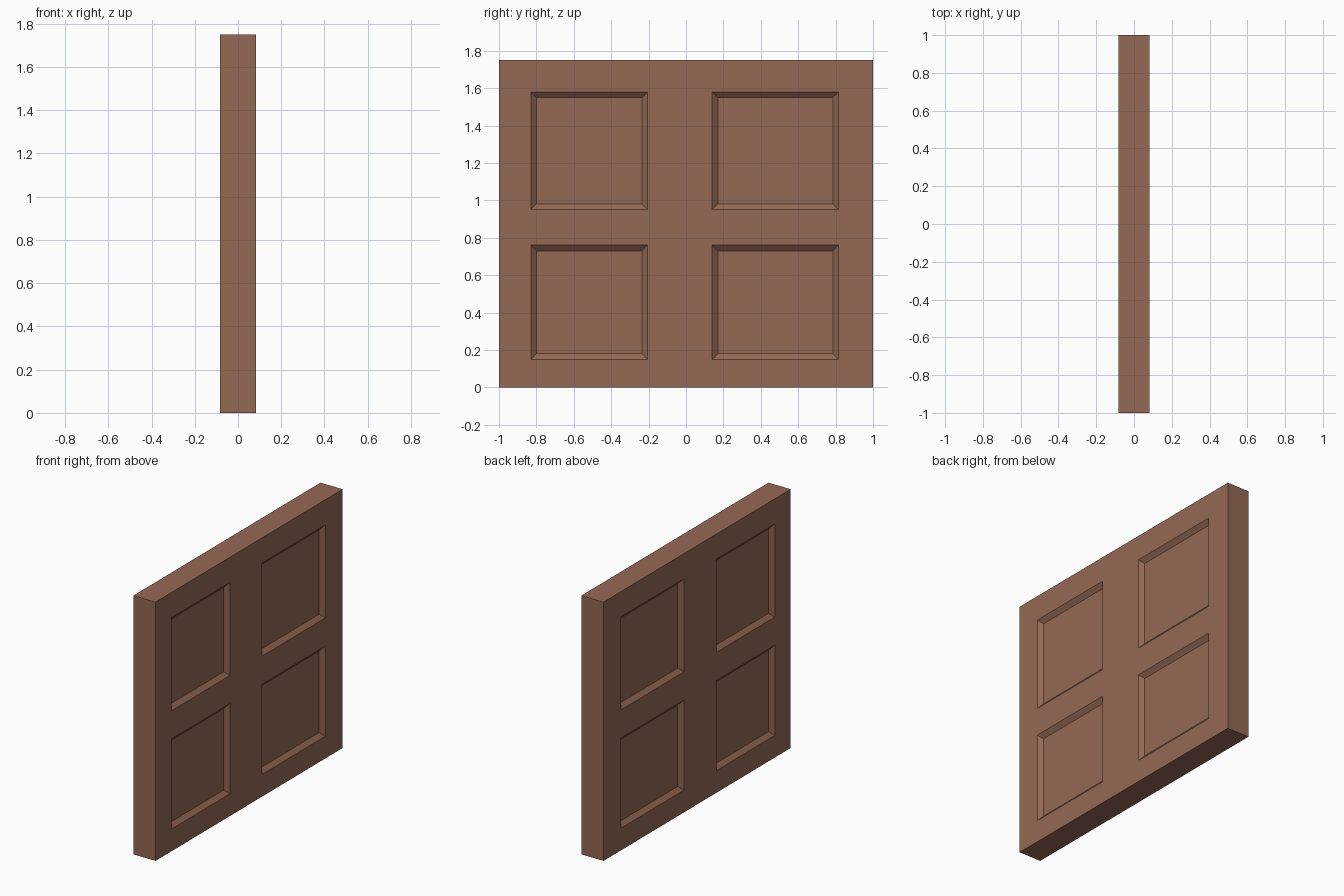
import bpy, bmesh
from mathutils import Vector

if "Cube" in bpy.data.objects:
    bpy.data.objects.remove(bpy.data.objects["Cube"])

HALF_T, HALF_W, HEIGHT = 0.083, 1.0, 1.75
COLS = [(-0.83, -0.205), (0.14, 0.815)]   # panel spans in y
ROWS = [(0.15, 0.76), (0.95, 1.58)]       # panel spans in z
BEVEL, DEPTH = 0.03, 0.026


def cut(bm, co, normal):
    bmesh.ops.bisect_plane(bm, geom=bm.verts[:] + bm.edges[:] + bm.faces[:],
                           plane_co=co, plane_no=normal)


def in_span(value, spans):
    return any(a < value < b for a, b in spans)


# Door slab standing on the floor
bm = bmesh.new()
bmesh.ops.create_cube(bm, size=1)
bmesh.ops.scale(bm, vec=(2 * HALF_T, 2 * HALF_W, HEIGHT), verts=bm.verts)
bmesh.ops.translate(bm, vec=(0, 0, HEIGHT / 2), verts=bm.verts)

# Mark out rails and stiles
for span in COLS:
    for y in span:
        cut(bm, (0, y, 0), (0, 1, 0))
for span in ROWS:
    for z in span:
        cut(bm, (0, 0, z), (0, 0, 1))

# Sunken panels with sloped edges on both broad faces
bm.normal_update()
panels = []
for f in bm.faces:
    c = f.calc_center_median()
    if abs(f.normal.x) > 0.9 and in_span(c.y, COLS) and in_span(c.z, ROWS):
        panels.append(f)
bmesh.ops.inset_individual(bm, faces=panels, thickness=BEVEL, depth=-DEPTH,
                           use_even_offset=True)

mesh = bpy.data.meshes.new("door_panel")
bm.to_mesh(mesh)
bm.free()
door = bpy.data.objects.new("door_panel", mesh)
bpy.context.collection.objects.link(door)

# Brown wood
wood = bpy.data.materials.new("brown_wood")
wood.diffuse_color = (0.30, 0.14, 0.09, 1)
wood.use_nodes = True
wood.node_tree.nodes["Principled BSDF"].inputs["Base Color"].default_value = wood.diffuse_color
mesh.materials.append(wood)
